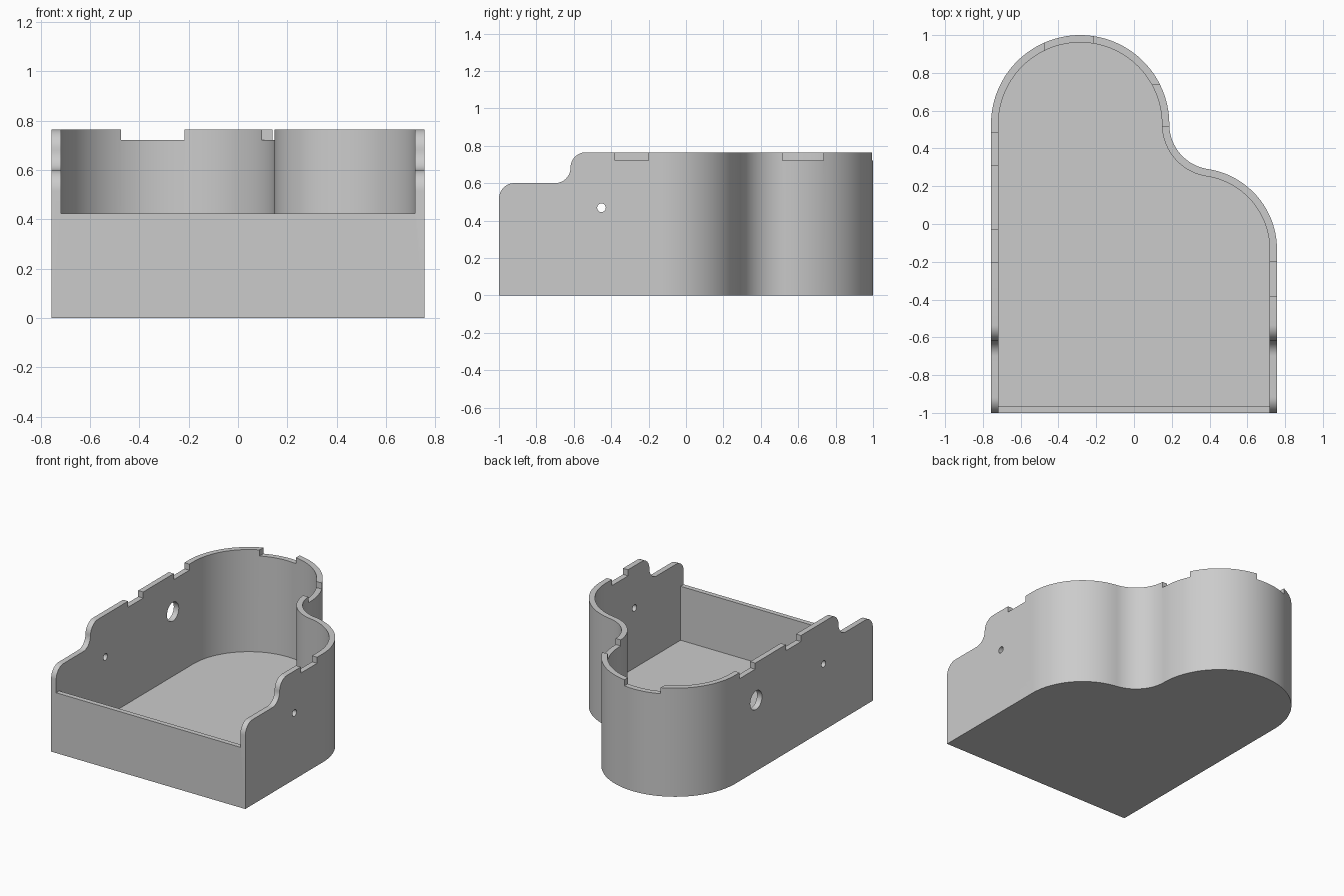
import bpy, bmesh, math
from mathutils import Vector

if "Cube" in bpy.data.objects:
    bpy.data.objects.remove(bpy.data.objects["Cube"])

HALF_W, HEIGHT, WALL, FLOOR = 0.757, 0.765, 0.039, 0.045
FRONT_TOP, FRONT_WALL = 0.425, 0.035

grey = bpy.data.materials.new("plain grey")
grey.use_nodes = True
colour = (0.6, 0.6, 0.6, 1)
grey.diffuse_color = colour
grey.node_tree.nodes["Principled BSDF"].inputs["Base Color"].default_value = colour


def prism(name, points, vector):
    """Extrude a closed outline of 3D points along a vector."""
    bm = bmesh.new()
    face = bm.faces.new([bm.verts.new(p) for p in points])
    ext = bmesh.ops.extrude_face_region(bm, geom=[face])
    moved = [v for v in ext["geom"] if isinstance(v, bmesh.types.BMVert)]
    bmesh.ops.translate(bm, verts=moved, vec=Vector(vector))
    bmesh.ops.recalc_face_normals(bm, faces=bm.faces)
    mesh = bpy.data.meshes.new(name)
    bm.to_mesh(mesh)
    bm.free()
    mesh.materials.append(grey)
    obj = bpy.data.objects.new(name, mesh)
    bpy.context.collection.objects.link(obj)
    return obj


def arc(cx, cy, r, start, end, steps):
    angles = [start + (end - start) * i / steps for i in range(steps + 1)]
    return [(cx + r * math.cos(a), cy + r * math.sin(a)) for a in angles]


def plan(inset, front):
    """Wing-shaped plan: two bulges joined by a hollow, shrunk by inset."""
    tail_r, hollow_r, bulge_r = 0.472, 0.24, 0.43
    tail_x, tail_y = tail_r - HALF_W, 1 - tail_r
    hollow_x = tail_x + tail_r + hollow_r
    bulge_x = HALF_W - bulge_r
    dx = hollow_x - bulge_x
    dy = math.sqrt((hollow_r + bulge_r) ** 2 - dx ** 2)
    turn = math.atan2(dy, dx)
    side = HALF_W - inset
    return ([(-side, front), (side, front)]
            + arc(bulge_x, tail_y - dy, bulge_r - inset, 0, turn, 28)
            + arc(hollow_x, tail_y, hollow_r + inset, turn - math.pi, -math.pi, 24)[1:]
            + arc(tail_x, tail_y, tail_r - inset, 0, math.pi, 56)[1:])


def box(x0, x1, y0, y1, z0, z1):
    base = [(x0, y0, z0), (x1, y0, z0), (x1, y1, z0), (x0, y1, z0)]
    return prism("cutter", base, (0, 0, z1 - z0))


def cut(target, cutter):
    mod = target.modifiers.new("cut", "BOOLEAN")
    mod.operation, mod.solver, mod.object = "DIFFERENCE", "EXACT", cutter
    bpy.context.view_layer.objects.active = target
    bpy.ops.object.modifier_apply(modifier=mod.name)
    bpy.data.objects.remove(cutter)


def side_hole(x0, x1, y, z, r):
    ring = arc(y, z, r, 0, math.tau, 32)[:-1]
    return prism("cutter", [(x0, a, b) for a, b in ring], (x1 - x0, 0, 0))


# Solid case, then the hollow inside
case = prism("piano_case", [(x, y, 0) for x, y in plan(0, -1)], (0, 0, HEIGHT))
inner = plan(WALL, -1 + FRONT_WALL)
cut(case, prism("cutter", [(x, y, FLOOR) for x, y in inner], (0, 0, 1)))

# Low front wall between the side arms
side = HALF_W - WALL
cut(case, box(-side, side, -1.1, -0.9, FRONT_TOP, 1))

# Stepped, rounded arms at the front of both sides
r = 0.0825
step = HEIGHT - 2 * r
profile = ([(-1.1, step - r)]
           + arc(-1 + r, step - r, r, math.pi, math.pi / 2, 12)
           + arc(-0.7, step + r, r, -math.pi / 2, 0, 12)
           + arc(-0.7 + 2 * r, step + r, r, math.pi, math.pi / 2, 12)
           + [(-0.7 + 2 * r, 1), (-1.1, 1)])
cut(case, prism("cutter", [(-1, y, z) for y, z in profile], (2, 0, 0)))

# Shallow notches along the rim
notches = [(-0.9, -0.6, -0.2, -0.03), (-0.9, -0.6, 0.31, 0.484),
           (0.6, 0.9, -0.38, -0.2), (0.05, 0.3, 0.515, 0.735),
           (-0.475, -0.217, 0.85, 1.1)]
for x0, x1, y0, y1 in notches:
    cut(case, box(x0, x1, y0, y1, 0.722, 1))

# Small pin holes in both sides, one large hole in the straight side
cut(case, side_hole(-1, 1, -0.452, 0.468, 0.023))
cut(case, side_hole(-1, -0.6, 0.3, 0.5, 0.066))

bpy.ops.object.select_all(action="DESELECT")
case.select_set(True)
bpy.context.view_layer.objects.active = case
bpy.ops.object.shade_smooth_by_angle(angle=math.radians(30))
